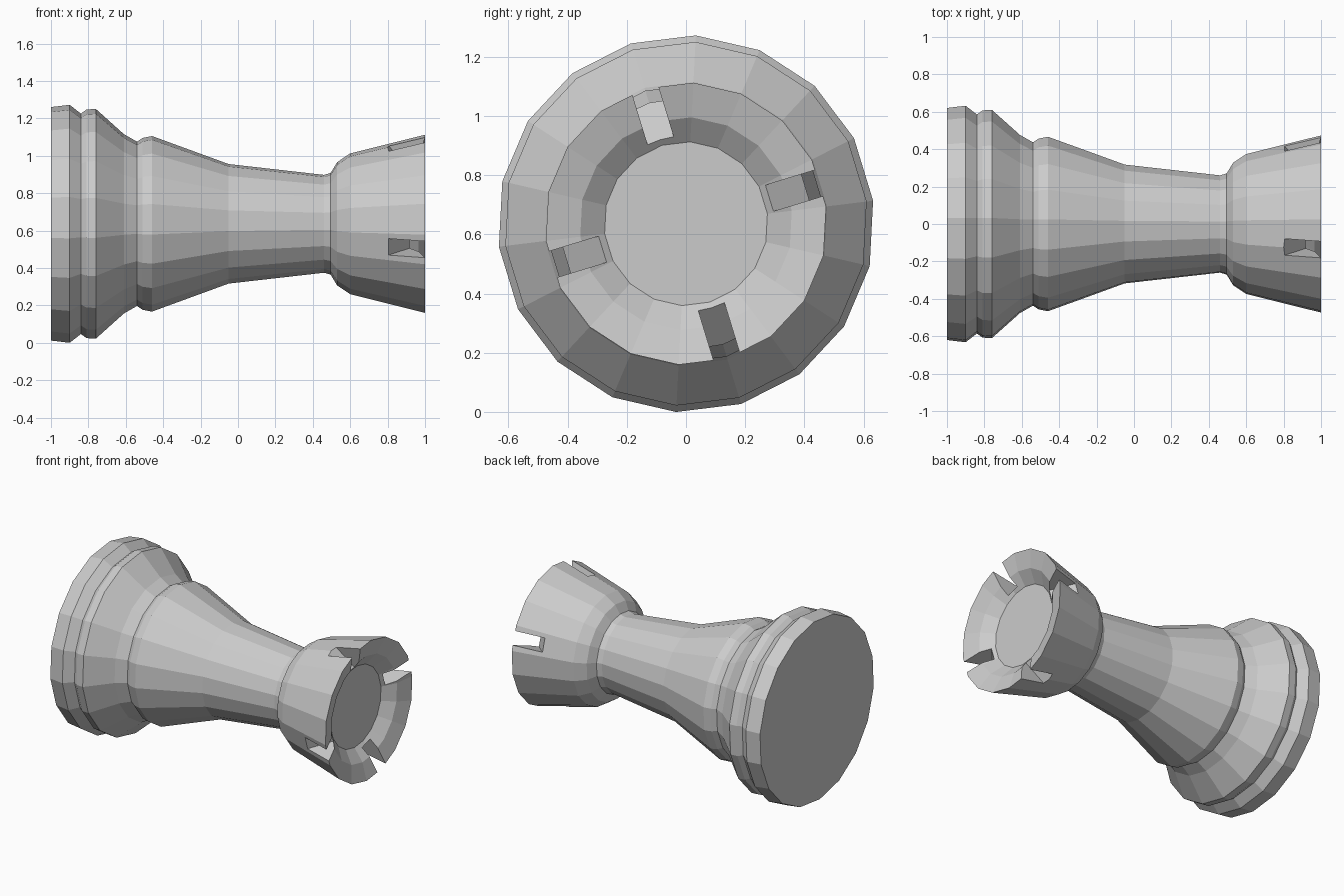
import bpy, bmesh
from math import cos, sin, radians

cube = bpy.data.objects.get("Cube")
if cube:
    bpy.data.objects.remove(cube, do_unlink=True)

SIDES = 18
AXIS_Z = 0.636
START = radians(7)

grey = bpy.data.materials.new("plain grey")
grey.use_nodes = True
colour = (0.6, 0.6, 0.6, 1)
grey.diffuse_color = colour
grey.node_tree.nodes["Principled BSDF"].inputs["Base Color"].default_value = colour


def point(x, r, angle, side=0.0):
    """Place a point around the lying axis, shifted sideways along the tangent."""
    return (x, r * cos(angle) - side * sin(angle),
            AXIS_Z + r * sin(angle) + side * cos(angle))


def make_object(name, bm):
    bmesh.ops.recalc_face_normals(bm, faces=bm.faces)
    mesh = bpy.data.meshes.new(name)
    bm.to_mesh(mesh)
    bm.free()
    mesh.materials.append(grey)
    obj = bpy.data.objects.new(name, mesh)
    bpy.context.collection.objects.link(obj)
    return obj


def bridge(bm, a, b):
    n = len(a)
    for i in range(n):
        j = (i + 1) % n
        bm.faces.new((a[i], a[j], b[j], b[i]))


# Turned profile: foot, collar, stem, flared crown, then the bowl inside
profile = [
    (-1.0, 0.625), (-0.9, 0.637), (-0.84, 0.59), (-0.81, 0.612), (-0.76, 0.615),
    (-0.61, 0.48), (-0.54, 0.44), (-0.51, 0.46), (-0.46, 0.47),
    (-0.05, 0.32), (0.46, 0.262), (0.495, 0.272), (0.53, 0.33), (0.6, 0.377),
    (1.0, 0.477), (0.965, 0.36), (0.9, 0.277),
]
bm = bmesh.new()
rings = [[bm.verts.new(point(x, r, START + radians(360 / SIDES) * i))
          for i in range(SIDES)] for x, r in profile]
for a, b in zip(rings, rings[1:]):
    bridge(bm, a, b)
bm.faces.new(rings[0])
bm.faces.new(rings[-1])
body = make_object("turned_tower", bm)

# Four wedge cutters with sloping floors for the crown notches
wedge = [(0.70, 0.54), (0.966, 0.24), (1.1, 0.24), (1.1, 0.54)]
bm = bmesh.new()
for k in range(4):
    angle = radians(17 + 90 * k)
    ends = [[bm.verts.new(point(x, r, angle, s)) for x, r in wedge]
            for s in (-0.046, 0.046)]
    bridge(bm, *ends)
    for end in ends:
        bm.faces.new(end)
cutter = make_object("notch_cutter", bm)
cutter.hide_render = True

cut = body.modifiers.new("notches", "BOOLEAN")
cut.operation = "DIFFERENCE"
cut.solver = "EXACT"
cut.object = cutter
bpy.context.view_layer.objects.active = body
bpy.ops.object.modifier_apply(modifier=cut.name)
bpy.data.objects.remove(cutter, do_unlink=True)
